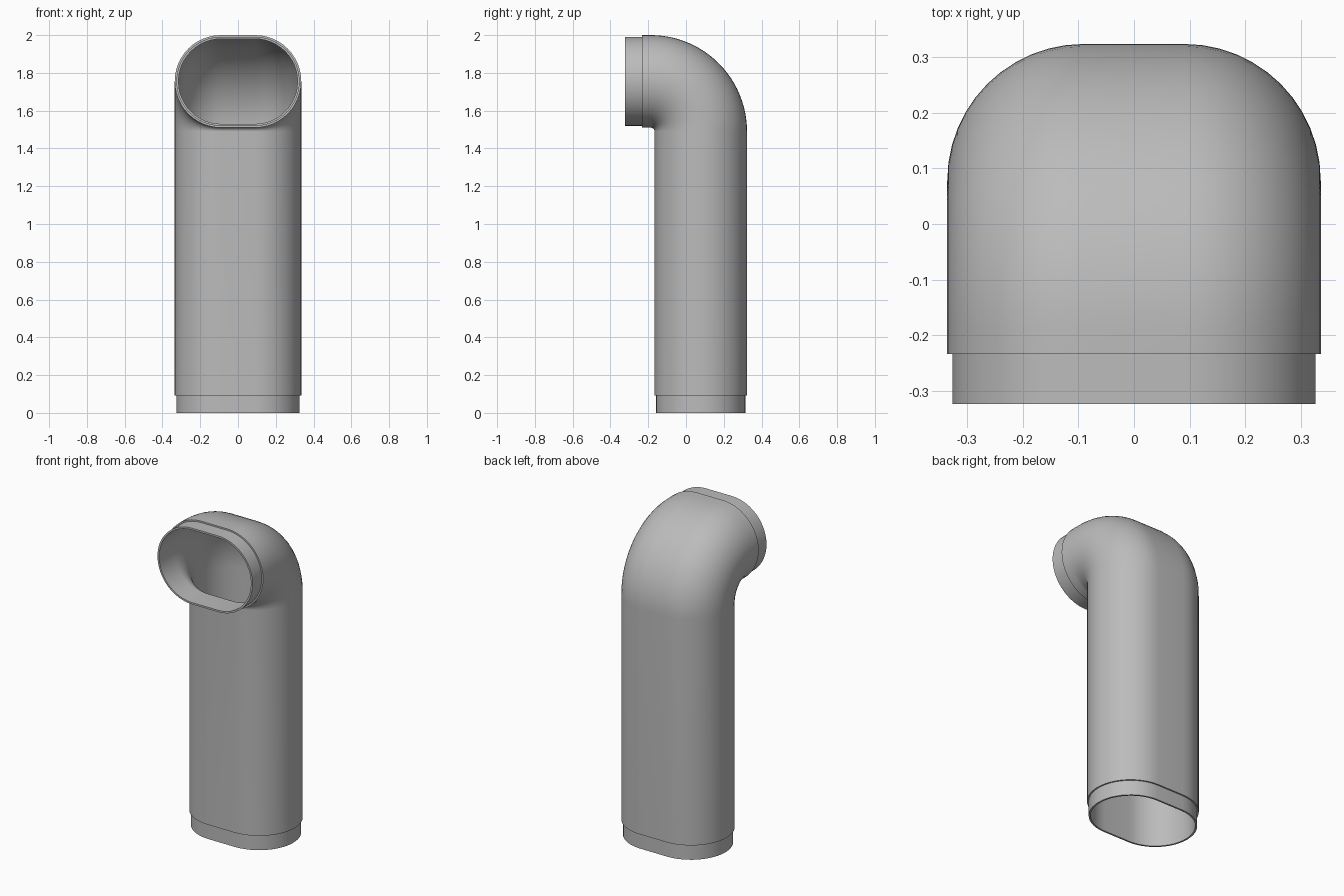
import bpy, bmesh, math
from mathutils import Vector

if "Cube" in bpy.data.objects:
    bpy.data.objects.remove(bpy.data.objects["Cube"])

FLAT = 0.09            # half length of the straight part of the section
ARC = 24               # segments per rounded end
BEND = 24              # segments around the elbow
YC, ZC = 0.078, 1.755  # centre lines of the upright and the outlet
R_MID = 0.265          # elbow centre-line radius
BODY, COLLAR, BORE = 0.245, 0.236, 0.225

# Stations along the centre line: (position, section "up" axis)
def upright(z):
    return Vector((0, YC, z)), Vector((0, 1, 0))

def outlet(y):
    return Vector((0, y, ZC)), Vector((0, 0, 1))

def elbow():
    for i in range(BEND + 1):
        a = math.pi / 2 * i / BEND
        d = Vector((0, math.cos(a), math.sin(a)))
        yield Vector((0, YC - R_MID, ZC - R_MID)) + d * R_MID, d

# Rounded-slot section placed at a station
def ring(bm, station, r):
    pos, up = station
    verts = []
    for side in (1, -1):
        for i in range(ARC + 1):
            a = math.pi * i / ARC - math.pi / 2
            x = side * (FLAT + r * math.cos(a))
            verts.append(bm.verts.new(pos + Vector((x, 0, 0)) + up * (side * r * math.sin(a))))
    return verts

bm = bmesh.new()
bends = list(elbow())
# Outside skin: lower collar, body with elbow, outlet collar
stations = [(upright(0), COLLAR), (upright(0.093), COLLAR), (upright(0.093), BODY)]
stations += [(s, BODY) for s in bends]
stations += [(outlet(-0.233), BODY), (outlet(-0.233), COLLAR), (outlet(-0.323), COLLAR)]
# Inside skin, back down to the base
stations += [(outlet(-0.323), BORE)] + [(s, BORE) for s in reversed(bends)] + [(upright(0), BORE)]

rings = [ring(bm, s, r) for s, r in stations]
for a, b in zip(rings, rings[1:] + rings[:1]):
    n = len(a)
    for i in range(n):
        j = (i + 1) % n
        bm.faces.new((a[i], a[j], b[j], b[i]))
bmesh.ops.recalc_face_normals(bm, faces=bm.faces)

mesh = bpy.data.meshes.new("elbow_duct")
bm.to_mesh(mesh)
bm.free()
duct = bpy.data.objects.new("elbow_duct", mesh)
bpy.context.collection.objects.link(duct)

grey = bpy.data.materials.new("grey plastic")
grey.diffuse_color = (0.5, 0.5, 0.5, 1)
grey.use_nodes = True
grey.node_tree.nodes["Principled BSDF"].inputs["Base Color"].default_value = grey.diffuse_color
mesh.materials.append(grey)

# Smooth walls with crisp collar steps and rims
bpy.context.view_layer.objects.active = duct
duct.select_set(True)
bpy.ops.object.shade_smooth_by_angle(angle=math.radians(35))
